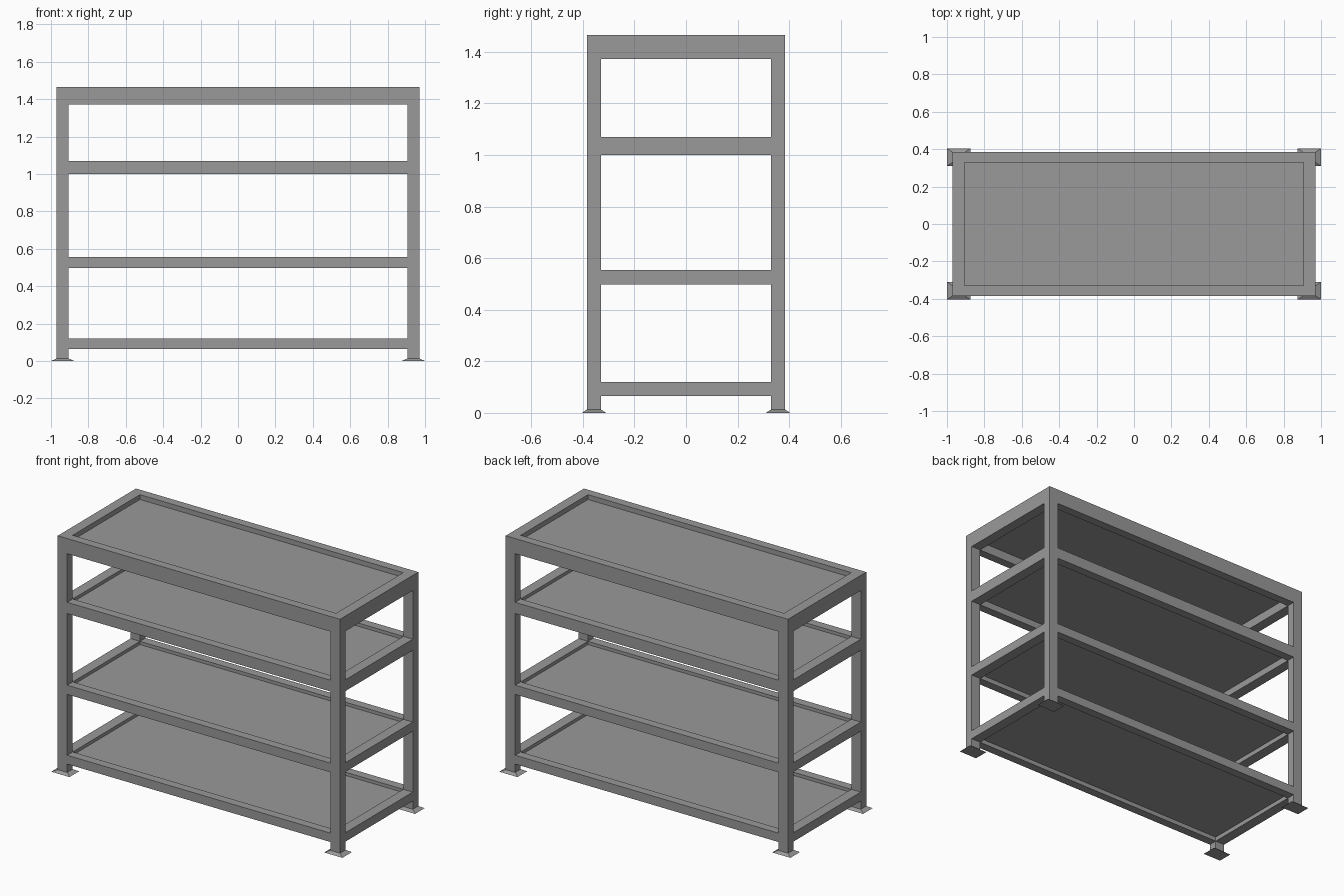
import bpy
import bmesh
from mathutils import Vector

if "Cube" in bpy.data.objects:
    bpy.data.objects.remove(bpy.data.objects["Cube"], do_unlink=True)

steel = bpy.data.materials.new("grey steel")
steel.use_nodes = True
GREY = (0.32, 0.32, 0.32, 1)
steel.diffuse_color = GREY
steel.node_tree.nodes["Principled BSDF"].inputs["Base Color"].default_value = GREY

# Outer and inner half sizes of the frame
OUT_X, OUT_Y = 0.97, 0.384
IN_X, IN_Y = 0.905, 0.33
HEIGHT = 1.466
FOOT_TOP = 0.013


def block(name, low, high, flare=(0, 0)):
    """Box between two corners; flare widens its bottom."""
    low, high = Vector(low), Vector(high)
    mid, size = (low + high) / 2, high - low
    bm = bmesh.new()
    bmesh.ops.create_cube(bm, size=1)
    for v in bm.verts:
        bottom = v.co.z < 0
        v.co = Vector(a * b for a, b in zip(v.co, size))
        if bottom:
            v.co.x += flare[0] if v.co.x > 0 else -flare[0]
            v.co.y += flare[1] if v.co.y > 0 else -flare[1]
    mesh = bpy.data.meshes.new(name)
    bm.to_mesh(mesh)
    bm.free()
    mesh.materials.append(steel)
    obj = bpy.data.objects.new(name, mesh)
    obj.location = mid
    bpy.context.collection.objects.link(obj)
    return obj


def span(side, inner, outer):
    return sorted((side * inner, side * outer))


# Corner legs on flared foot plates
for sx, x_name in ((-1, "right"), (1, "left")):
    for sy, y_name in ((-1, "front"), (1, "back")):
        x0, x1 = span(sx, IN_X, OUT_X)
        y0, y1 = span(sy, IN_Y, OUT_Y)
        block(f"{y_name}_{x_name}_leg", (x0, y0, FOOT_TOP), (x1, y1, HEIGHT))
        block(f"{y_name}_{x_name}_foot", (x0, y0, 0), (x1, y1, FOOT_TOP), (0.03, 0.02))

# Shelves: name, rail bottom, rail top, panel depth below the rail top
shelves = (
    ("bottom", 0.065, 0.12, 0.02),
    ("lower", 0.498, 0.555, 0.02),
    ("upper", 1.0, 1.07, 0.02),
    ("top", 1.372, HEIGHT, 0.03),
)
for name, z0, z1, recess in shelves:
    for side, label in ((-1, "front"), (1, "back")):
        y0, y1 = span(side, IN_Y, OUT_Y)
        block(f"{name}_{label}_rail", (-IN_X, y0, z0), (IN_X, y1, z1))
    for side, label in ((-1, "right"), (1, "left")):
        x0, x1 = span(side, IN_X, OUT_X)
        block(f"{name}_{label}_rail", (x0, -IN_Y, z0), (x1, IN_Y, z1))
    top = z1 - recess
    block(f"{name}_shelf_panel", (-IN_X, -IN_Y, top - 0.008), (IN_X, IN_Y, top))
